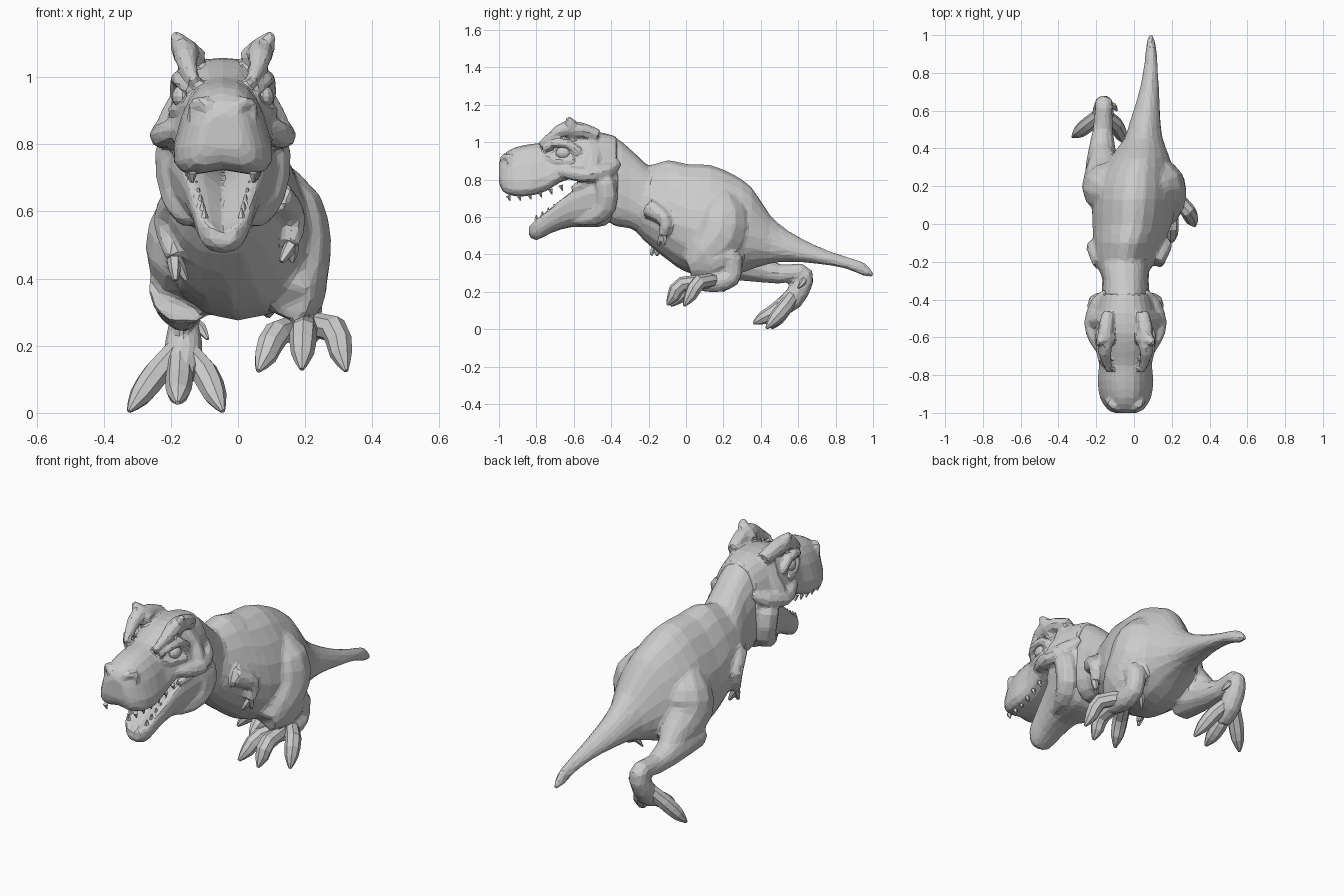
import bpy
import bmesh
from math import sin, cos, pi, copysign
from mathutils import Vector

default_cube = bpy.data.objects.get("Cube")
if default_cube:
    bpy.data.objects.remove(default_cube, do_unlink=True)

GREY = (0.6, 0.6, 0.6, 1)
skin = bpy.data.materials.new("plain_grey")
skin.use_nodes = True
skin.diffuse_color = GREY
skin.node_tree.nodes["Principled BSDF"].inputs["Base Color"].default_value = GREY
MIDLINE = -0.045   # the head sits slightly to the right of the body


def finish(name, bm):
    """Turn a bmesh into a named, flat-shaded object."""
    bmesh.ops.recalc_face_normals(bm, faces=bm.faces)
    mesh = bpy.data.meshes.new(name)
    bm.to_mesh(mesh)
    bm.free()
    mesh.materials.append(skin)
    obj = bpy.data.objects.new(name, mesh)
    bpy.context.collection.objects.link(obj)
    return obj


def fuse(name, parts, voxel, ratio):
    """Melt overlapping parts into one skin, then cut it to coarse facets."""
    bm = bmesh.new()
    for part in parts:
        bm.from_mesh(part.data)
        bpy.data.objects.remove(part, do_unlink=True)
    bmesh.ops.triangulate(bm, faces=bm.faces)
    obj = finish(name, bm)
    remesh = obj.modifiers.new("melt", "REMESH")
    remesh.mode = "VOXEL"
    remesh.voxel_size = voxel
    soften = obj.modifiers.new("soften", "SMOOTH")
    soften.iterations = 5
    facets = obj.modifiers.new("facets", "DECIMATE")
    facets.ratio = ratio


def refine(rows, steps):
    """Catmull-Rom interpolation through rows of numbers."""
    result = []
    for i in range(len(rows) - 1):
        a, b = rows[max(i - 1, 0)], rows[i]
        c, d = rows[i + 1], rows[min(i + 2, len(rows) - 1)]
        for s in range(steps):
            t = s / steps
            result.append([
                q + 0.5 * t * (r - p + t * (2 * p - 5 * q + 4 * r - w + t * (3 * (q - r) + w - p)))
                for p, q, r, w in zip(a, b, c, d)])
    result.append(list(rows[-1]))
    return result


def skin_rings(name, rings):
    """Bridge rings of points and close both ends."""
    bm = bmesh.new()
    loops = [[bm.verts.new(p) for p in ring] for ring in rings]
    for low, high in zip(loops, loops[1:]):
        for i in range(len(low)):
            j = (i + 1) % len(low)
            bm.faces.new((low[i], low[j], high[j], high[i]))
    bm.faces.new(loops[0])
    bm.faces.new(loops[-1])
    return finish(name, bm)


def trunk(name, stations, taper=0.0, square=1.0, trough=0.0, arch=0.0, sides=18):
    """Upright sections along y; each station is y, centre x, bottom, top, half width."""
    rings = []
    for y, cx, low, high, half in refine(stations, 2):
        middle, height = (low + high) / 2, (high - low) / 2
        ring = []
        for k in range(sides):
            angle = 2 * pi * (k + 0.5) / sides
            c, s = cos(angle), sin(angle)
            c = copysign(abs(c) ** square, c)
            s = copysign(abs(s) ** square, s)
            inner = max(0, 1 - abs(c) * 1.15)
            z = middle + height * (s + inner * (arch if s < 0 else -trough))
            ring.append((cx + half * c * (1 - taper * s), y, z))
        rings.append(ring)
    return skin_rings(name, rings)


def limb(name, points, sides=8, steps=2, flat=1.0):
    """Round tube through points given as x, y, z, radius."""
    rows = refine(points, steps)
    centres = [Vector(r[:3]) for r in rows]
    side = None
    rings = []
    for i, row in enumerate(rows):
        along = (centres[min(i + 1, len(rows) - 1)] - centres[max(i - 1, 0)]).normalized()
        guide = side or Vector((1, 0, 0) if abs(along.x) < 0.8 else (0, 0, 1))
        side = (guide - along * guide.dot(along)).normalized()
        up = along.cross(side)
        radius = max(row[3], 0.002)
        rings.append([centres[i] + radius * (side * cos(a) + up * sin(a) * flat)
                      for a in (2 * pi * k / sides for k in range(sides))])
    return skin_rings(name, rings)


def ball(name, centre, size):
    bm = bmesh.new()
    bmesh.ops.create_uvsphere(bm, u_segments=12, v_segments=8, radius=1)
    bmesh.ops.scale(bm, vec=size, verts=bm.verts)
    bmesh.ops.translate(bm, vec=centre, verts=bm.verts)
    return finish(name, bm)


# Body, tail and neck
body = [trunk("torso", [
    (-.3, -.05, .56, .9, .1), (-.22, -.05, .47, .87, .145), (-.1, -.03, .37, .905, .18),
    (0, -.01, .305, .885, .205), (.13, 0, .275, .88, .215), (.25, .01, .285, .83, .2),
    (.35, .03, .32, .76, .155), (.45, .05, .35, .61, .1), (.55, .06, .36, .525, .078),
    (.7, .08, .35, .445, .052), (.85, .09, .325, .39, .035), (.95, .09, .285, .36, .025),
    (1.005, .09, .275, .3, .01)], taper=.25)]
body.append(trunk("neck", [
    (-.44, MIDLINE, .6, 1.03, .1), (-.38, MIDLINE, .55, 1.03, .125), (-.3, MIDLINE, .54, .965, .12),
    (-.22, -.05, .5, .89, .13), (-.15, -.04, .48, .82, .12)], taper=.12, square=.8))

# Skull and hollow lower jaw
head = [trunk("skull", [
    (-1, MIDLINE, .78, .89, .055), (-.98, MIDLINE, .72, .93, .09), (-.92, MIDLINE, .69, .97, .125),
    (-.83, MIDLINE, .69, .99, .137), (-.75, MIDLINE, .715, 1, .13), (-.67, MIDLINE, .765, 1.03, .14),
    (-.58, MIDLINE, .79, 1.055, .15), (-.47, MIDLINE, .79, 1.055, .15), (-.37, MIDLINE, .78, 1.03, .125)],
    taper=.3, square=.7, arch=.25)]
head.append(trunk("lower_jaw", [
    (-.84, MIDLINE, .5, .565, .04), (-.8, MIDLINE, .475, .61, .075), (-.72, MIDLINE, .515, .68, .095),
    (-.62, MIDLINE, .545, .77, .12), (-.52, MIDLINE, .545, .83, .15), (-.43, MIDLINE, .555, .85, .165),
    (-.36, MIDLINE, .62, .88, .12)], taper=-.15, square=.75, trough=.9))
head.append(limb("tongue", [(MIDLINE, -.48, .68, .06), (MIDLINE, -.62, .61, .055), (MIDLINE, -.73, .57, .04),
                            (MIDLINE, -.78, .55, .02)], flat=.3))

# Paired parts of the head
for label, s in (("left", 1), ("right", -1)):
    def at(x, y, z, *radius):
        return (MIDLINE + s * x, y, z) + radius

    head += [
        limb("cheek", [at(.115, -.7, .85, .02), at(.155, -.61, .835, .04), at(.18, -.52, .825, .04),
                       at(.14, -.42, .85, .045), at(.1, -.36, .89, .02)]),
        limb("temple", [at(.08, -.52, .99, .05), at(.11, -.5, .92, .055), at(.15, -.51, .86, .05),
                        at(.19, -.52, .82, .025)]),
        limb("jaw_muscle", [at(.12, -.48, .85, .05), at(.145, -.43, .77, .06), at(.13, -.43, .66, .06),
                            at(.1, -.5, .6, .05), at(.07, -.6, .58, .02)]),
        limb("mouth_corner", [at(.12, -.48, .8, .04), at(.12, -.56, .77, .03), at(.11, -.61, .75, .015)]),
        limb("crest", [at(.085, -.78, .985, .018), at(.105, -.71, 1.035, .03), at(.11, -.65, 1.07, .04),
                       at(.105, -.56, 1.065, .042), at(.09, -.47, 1.035, .035)]),
        limb("horn", [at(.08, -.6, 1.04, .045), at(.115, -.61, 1.08, .042), at(.147, -.63, 1.13, .014)]),
        limb("upper_eyelid", [at(.1, -.76, .955, .014), at(.128, -.71, .99, .022), at(.133, -.63, .99, .025),
                              at(.14, -.57, .94, .022)]),
        limb("lower_eyelid", [at(.1, -.76, .93, .012), at(.13, -.69, .9, .017), at(.145, -.6, .9, .022)]),
        limb("nostril_rim", [at(.03, -.975, .86, .012), at(.045, -.975, .915, .02), at(.08, -.945, .92, .022),
                             at(.095, -.94, .87, .012)])]
    ball(label + "_eye", at(.12, -.655, .942), (.032, .042, .034))

    # Small teeth along both jaws
    for n in range(6):
        t = n / 5
        x, y, z = .09 + .03 * t, -.95 + .28 * t, .715 + .055 * t * t
        limb(f"{label}_upper_tooth_{n}", [at(x, y, z, .014), at(x, y + .01, z - .03, .003)], 5, 1)
        x, y, z = .055 + .03 * t, -.8 + .16 * t, .58 + .1 * t
        limb(f"{label}_lower_tooth_{n}", [at(x, y, z, .012), at(x, y, z + .03, .003)], 5, 1)

# Forward left leg
body.append(limb("left_thigh", [(.08, .18, .74, .05), (.115, .2, .62, .135), (.13, .18, .49, .15),
                                (.155, .09, .385, .115), (.165, .02, .33, .06)], 12))
body.append(limb("left_shin", [(.16, .02, .34, .06), (.18, .14, .36, .085), (.195, .235, .39, .066),
                               (.2, .25, .33, .053), (.2, .24, .275, .052), (.2, .17, .25, .055),
                               (.2, .1, .245, .045), (.195, .03, .25, .03)], 10))

# Trailing right leg
body.append(limb("right_thigh", [(-.08, .14, .72, .05), (-.115, .18, .58, .135), (-.135, .21, .47, .145),
                                 (-.16, .31, .4, .095), (-.17, .4, .35, .05)], 12))
body.append(limb("right_shin", [(-.16, .2, .37, .11), (-.17, .36, .33, .08), (-.165, .5, .295, .054),
                                (-.16, .615, .305, .048), (-.16, .635, .26, .05), (-.165, .57, .16, .06),
                                (-.17, .5, .11, .045)], 10))


def foot(label, base, toes):
    """Three arched, pointed toes spreading from the ball of the foot."""
    for number, (bend, tip) in enumerate(toes):
        knuckle = tuple(.4 * a + .6 * b for a, b in zip(bend, tip))
        limb(f"{label}_toe_{number}", [base + (.035,), bend + (.041,), knuckle + (.034,), tip + (.007,)])


foot("left", (.2, .17, .26), [((.285, .07, .25), (.322, -.01, .125)), ((.195, -.02, .24), (.19, -.1, .13)),
                              ((.115, .03, .235), (.06, -.08, .125))])
foot("right", (-.17, .585, .2), [((-.24, .53, .12), (-.325, .46, .005)), ((-.175, .48, .1), (-.18, .36, .03)),
                                 ((-.1, .53, .12), (-.045, .43, .005))])
limb("left_dewclaw", [(.17, .24, .28, .02), (.14, .23, .25, .018), (.12, .2, .2, .003)], 6)
limb("right_dewclaw", [(-.14, .63, .27, .02), (-.11, .625, .25, .018), (-.09, .6, .22, .005)], 6)


def arm(label, shoulder, elbow, wrist, tip):
    """Small arm with two fingers."""
    body.append(limb("arm", [shoulder + (.055,), elbow + (.04,), wrist + (.026,)], steps=3))
    for number, offset in enumerate((-.016, .016)):
        end = (tip[0] + offset, tip[1] + offset, tip[2])
        middle = tuple((a + b) / 2 for a, b in zip(wrist, end))
        limb(f"{label}_finger_{number}", [wrist + (.022,), middle + (.018,), end + (.008,)], 6)


arm("left", (.11, -.2, .65), (.165, -.11, .585), (.16, -.125, .5), (.145, -.13, .45))
arm("right", (-.17, -.2, .65), (-.215, -.12, .57), (-.19, -.16, .46), (-.17, -.17, .395))

fuse("body", body, .012, .07)
fuse("head", head, .009, .08)
